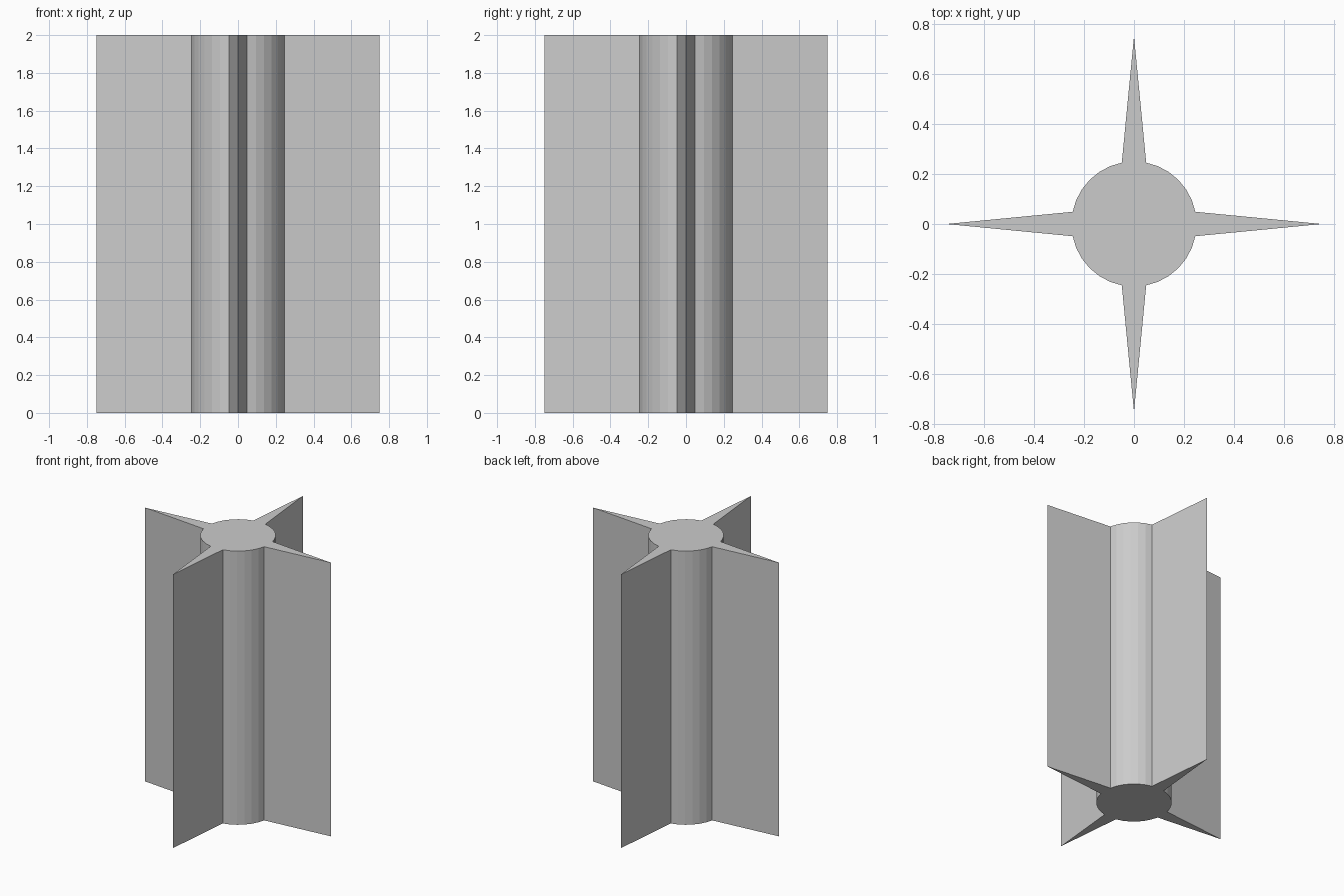
import bpy, bmesh
from math import cos, sin, pi

cube = bpy.data.objects.get("Cube")
if cube:
    bpy.data.objects.remove(cube, do_unlink=True)

HEIGHT = 2.0
CORE_RADIUS = 0.25
TIP_RADIUS = 0.75
SIDES = 32

# Plain grey material
grey = bpy.data.materials.new("light_grey")
grey.use_nodes = True
colour = (0.6, 0.6, 0.6, 1)
grey.diffuse_color = colour
grey.node_tree.nodes["Principled BSDF"].inputs["Base Color"].default_value = colour

# Cross-section: round core whose four axis points are pulled out into fins
bm = bmesh.new()
ring = []
for i in range(SIDES):
    angle = 2 * pi * i / SIDES
    radius = TIP_RADIUS if i % (SIDES // 4) == 0 else CORE_RADIUS
    ring.append(bm.verts.new((radius * cos(angle), radius * sin(angle), 0)))
base = bm.faces.new(ring)

# Extrude into the column
result = bmesh.ops.extrude_face_region(bm, geom=[base], use_keep_orig=True)
top = [g for g in result["geom"] if isinstance(g, bmesh.types.BMVert)]
bmesh.ops.translate(bm, verts=top, vec=(0, 0, HEIGHT))
bmesh.ops.recalc_face_normals(bm, faces=bm.faces)

mesh = bpy.data.meshes.new("finned_column")
bm.to_mesh(mesh)
bm.free()
mesh.materials.append(grey)
column = bpy.data.objects.new("finned_column", mesh)
bpy.context.collection.objects.link(column)
